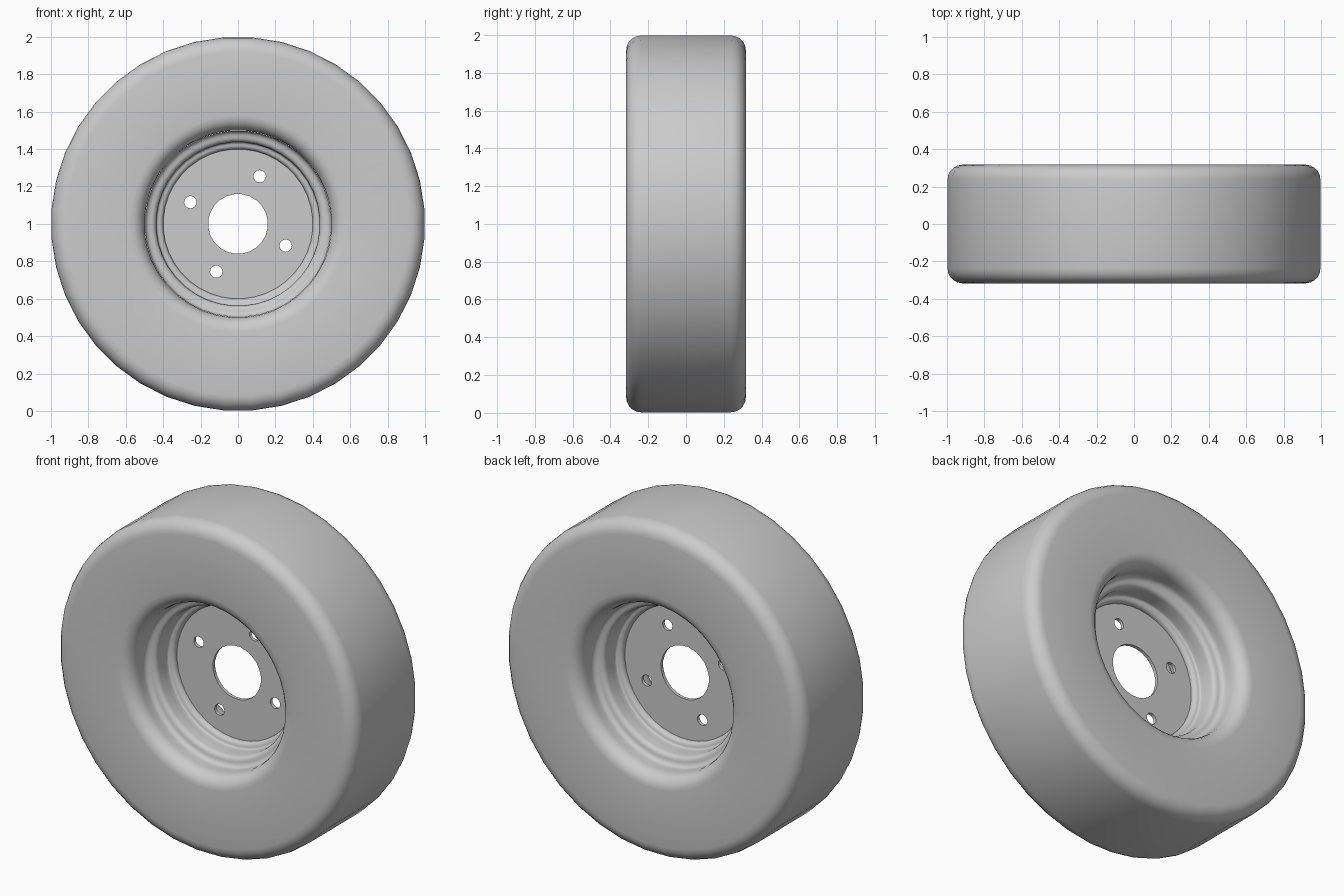
import bpy, bmesh, math
from mathutils import Matrix, Vector

if "Cube" in bpy.data.objects:
    bpy.data.objects.remove(bpy.data.objects["Cube"], do_unlink=True)

grey = bpy.data.materials.new("plain grey")
grey.use_nodes = True
grey.diffuse_color = (0.6, 0.6, 0.6, 1)
grey.node_tree.nodes["Principled BSDF"].inputs["Base Color"].default_value = (0.6, 0.6, 0.6, 1)

CENTRE = Vector((0, 0, 1))
HALF = 0.317
FILLET = 0.08


def arc(r, y, radius, start, end, steps=5):
    """Points (radius from axle, y) along a rounded corner."""
    angles = [math.radians(start + (end - start) * i / steps) for i in range(steps + 1)]
    return [(r + radius * math.cos(a), y + radius * math.sin(a)) for a in angles]


def lathe(name, profile, segments, closed=False):
    """Spin a profile around the axle, which runs along y."""
    bm = bmesh.new()
    rings = []
    for r, y in profile:
        turn = [2 * math.pi * (i + 0.5) / segments for i in range(segments)]
        rings.append([bm.verts.new(CENTRE + Vector((r * math.cos(a), y, r * math.sin(a)))) for a in turn])
    pairs = list(zip(rings, rings[1:]))
    if closed:
        pairs.append((rings[-1], rings[0]))
    for a, b in pairs:
        for i in range(segments):
            j = (i + 1) % segments
            bm.faces.new((a[i], b[i], b[j], a[j]))
    bmesh.ops.recalc_face_normals(bm, faces=bm.faces)
    mesh = bpy.data.meshes.new(name)
    bm.to_mesh(mesh)
    bm.free()
    obj = bpy.data.objects.new(name, mesh)
    bpy.context.collection.objects.link(obj)
    mesh.materials.append(grey)
    return obj


def smooth(obj, degrees):
    bpy.ops.object.select_all(action="DESELECT")
    obj.select_set(True)
    bpy.context.view_layer.objects.active = obj
    bpy.ops.object.shade_smooth_by_angle(angle=math.radians(degrees))


# Tyre: rounded block section, closed around its bore
edge = HALF - FILLET
half_tyre = arc(1 - FILLET, edge, FILLET, 0, 90) + arc(0.5 + FILLET, edge, FILLET, 90, 180)
tyre = lathe("tyre", half_tyre + [(r, -y) for r, y in reversed(half_tyre)], 40, closed=True)
smooth(tyre, 30)

# Rim: stepped barrel narrowing to the hub plate from both sides
step = [(0.499, edge), (0.498, 0.21)]
step += arc(0.468, 0.19, 0.03, 0, -90, 4)
step += arc(0.468, 0.13, 0.03, 90, 180, 4)
step += [(0.437, 0.08)]
step += arc(0.425, 0.055, 0.012, 0, -90, 3)
step += arc(0.425, 0.018, 0.025, 90, 180, 4)
rim = lathe("rim", step + [(r, -y) for r, y in reversed(step)], 40)
rim.data.flip_normals() if rim.data.polygons[0].normal.dot(
    CENTRE - rim.data.polygons[0].center) < 0 else None
smooth(rim, 50)

# Hub plate: thin disc with an axle hole
T = 0.01
plate = lathe("hub_plate", [(0.16, T), (0.405, T), (0.405, -T), (0.16, -T)], 24, closed=True)

# Bolt holes: four round cutters joined in one helper
bm = bmesh.new()
for k in range(4):
    a = math.radians(65.5 + 90 * k)
    spot = CENTRE + Vector((math.cos(a), 0, math.sin(a))) * 0.28
    bmesh.ops.create_cone(bm, cap_ends=True, segments=16, radius1=0.033, radius2=0.033, depth=0.2,
                          matrix=Matrix.Translation(spot) @ Matrix.Rotation(math.pi / 2, 4, "X"))
mesh = bpy.data.meshes.new("bolt_hole_cutter")
bm.to_mesh(mesh)
bm.free()
cutter = bpy.data.objects.new("bolt_hole_cutter", mesh)
bpy.context.collection.objects.link(cutter)
cutter.hide_render = True
cutter.hide_viewport = True
cut = plate.modifiers.new("bolt holes", "BOOLEAN")
cut.operation = "DIFFERENCE"
cut.solver = "EXACT"
cut.object = cutter
